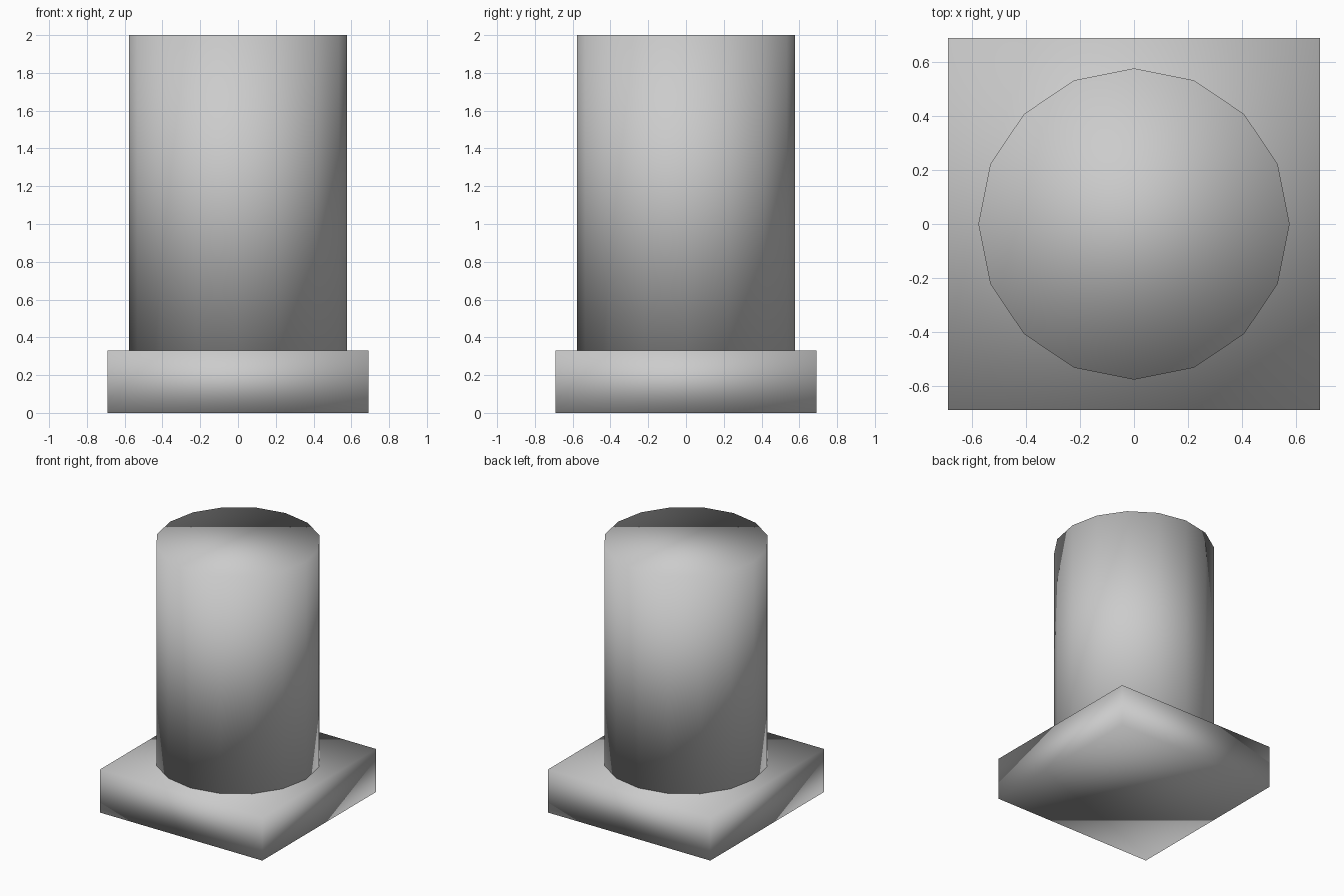
import bpy

# Remove the default object
old = bpy.data.objects.get("Cube")
if old:
    bpy.data.objects.remove(old, do_unlink=True)

# Single grey material
grey = bpy.data.materials.new("plain_grey")
grey.use_nodes = True
color = (0.6, 0.6, 0.6, 1)
grey.diffuse_color = color
grey.node_tree.nodes["Principled BSDF"].inputs["Base Color"].default_value = color

BASE_HALF = 0.69
BASE_TOP = 0.33
HEIGHT = 2.0
RADIUS = 0.577


def finish(name):
    """Name the active object, shade it fully smooth and colour it."""
    obj = bpy.context.object
    obj.name = name
    obj.data.materials.append(grey)
    bpy.ops.object.transform_apply(location=False, rotation=True, scale=True)
    bpy.ops.object.shade_smooth()
    return obj


# Square plinth
bpy.ops.mesh.primitive_cube_add(size=1, location=(0, 0, BASE_TOP / 2))
bpy.context.object.scale = (2 * BASE_HALF, 2 * BASE_HALF, BASE_TOP)
finish("base_plinth")

# Sixteen-sided column standing on the plinth
bpy.ops.mesh.primitive_cylinder_add(
    vertices=16, radius=RADIUS, depth=HEIGHT - BASE_TOP,
    location=(0, 0, (HEIGHT + BASE_TOP) / 2))
finish("column")
